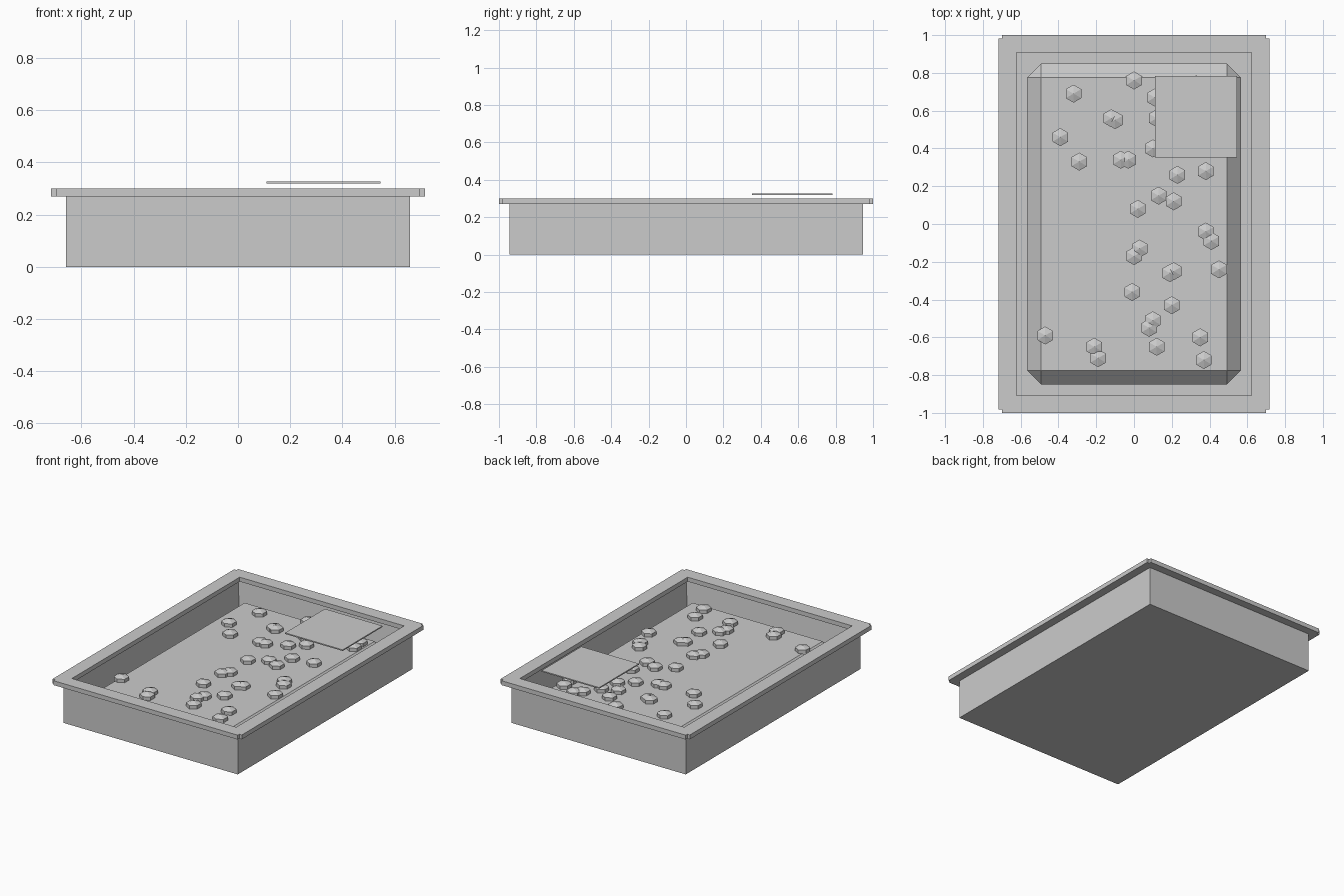
import bpy, bmesh
from mathutils import Matrix

if "Cube" in bpy.data.objects:
    bpy.data.objects.remove(bpy.data.objects["Cube"])


def finish(name, bm):
    bmesh.ops.recalc_face_normals(bm, faces=bm.faces)
    mesh = bpy.data.meshes.new(name)
    bm.to_mesh(mesh)
    bm.free()
    ob = bpy.data.objects.new(name, mesh)
    bpy.context.collection.objects.link(ob)
    return ob


def box(lo, hi):
    bm = bmesh.new()
    size = [h - l for l, h in zip(lo, hi)]
    mid = [(h + l) / 2 for l, h in zip(lo, hi)]
    bmesh.ops.create_cube(bm, size=1, matrix=Matrix.Translation(mid) @ Matrix.Diagonal((*size, 1)))
    return bm


IX, IY = 0.623, 0.908      # inner opening half sizes
RIM_LOW, RIM_TOP = 0.27, 0.30

# Tray body: open box with thick walls
bm = box((-0.66, -0.945, 0), (0.66, 0.945, RIM_LOW))
top = max(bm.faces, key=lambda f: f.calc_center_median().z)
bmesh.ops.inset_region(bm, faces=[top], thickness=0.037)
for v in top.verts:
    v.co.z = 0.05
finish("tray_body", bm)

# Rim: flat ring with small square notches at the outer corners
bm = bmesh.new()
corner = [(0.717, 0.983), (0.698, 0.983), (0.698, 1.0)]
outline = []
for sx, sy, flip in ((1, 1, 1), (-1, 1, -1), (-1, -1, 1), (1, -1, -1)):
    outline += [(sx * x, sy * y) for x, y in corner[::flip]]
hole = [(IX, IY), (-IX, IY), (-IX, -IY), (IX, -IY)]
outer = [bm.verts.new((x, y, RIM_LOW)) for x, y in outline]
inner = [bm.verts.new((x, y, RIM_LOW)) for x, y in hole]
for i in range(4):
    j = (i + 1) % 4
    a = 3 * i + 1
    loop = [outer[(a + k) % 12] for k in range(4)]
    bm.faces.new(loop + [inner[j], inner[i]])
ext = bmesh.ops.extrude_face_region(bm, geom=bm.faces[:])
for v in [g for g in ext["geom"] if isinstance(g, bmesh.types.BMVert)]:
    v.co.z = RIM_TOP
finish("rim", bm)

# Raised bed with chamfered edges
bm = box((-0.567, -0.85, 0.05), (0.567, 0.85, 0.21))
bmesh.ops.bevel(bm, geom=bm.edges[:], offset=0.075, segments=1, affect='EDGES')
finish("bed", bm)

# Thin cover plate hovering over the back right corner
finish("cover_plate", box((0.11, 0.353, 0.319), (0.546, 0.783, 0.327)))

# Six-sided pebbles scattered on the bed
spots = [
    (-.32, .69), (0, .76), (.11, .67), (-.12, .56), (-.10, .55), (.12, .56),
    (-.39, .46), (.10, .40), (-.29, .33), (-.07, .34), (-.03, .34), (.23, .26),
    (.38, .28), (.13, .15), (.21, .12), (.02, .08), (.38, -.04), (.41, -.09),
    (.03, -.13), (0, -.17), (.19, -.26), (.21, -.25), (.45, -.24), (-.01, -.36),
    (.20, -.43), (.10, -.51), (.08, -.55), (-.47, -.59), (-.21, -.65),
    (-.19, -.71), (.12, -.65), (.35, -.60), (.37, -.72),
    (.33, .74), (.44, .69), (.45, .61), (.29, .70), (.22, .60), (.19, .47),
]
bm = bmesh.new()
bmesh.ops.create_uvsphere(bm, u_segments=6, v_segments=3, radius=0.055)
bmesh.ops.scale(bm, vec=(1, 1, 0.6), verts=bm.verts)
first = finish("pebble", bm)
first.location = (*spots[0], 0.217)
for x, y in spots[1:]:
    ob = first.copy()
    ob.location = (x, y, 0.217)
    bpy.context.collection.objects.link(ob)
